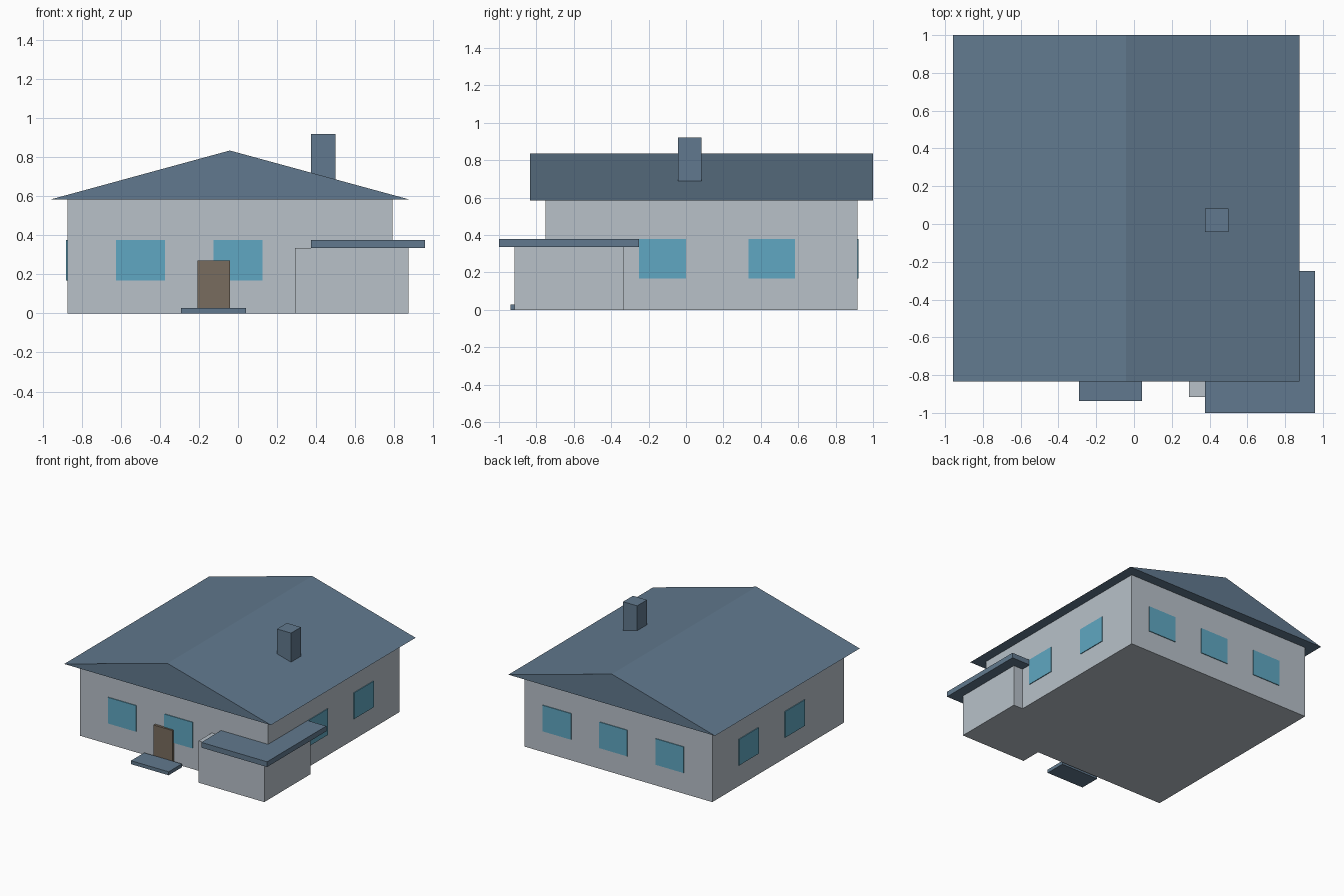
import bpy
import bmesh

if "Cube" in bpy.data.objects:
    bpy.data.objects.remove(bpy.data.objects["Cube"])


def material(name, rgb):
    """Flat colour from 0-255 sRGB, stored as linear."""
    lin = [((c / 255 + 0.055) / 1.055) ** 2.4 for c in rgb]
    m = bpy.data.materials.new(name)
    m.diffuse_color = (*lin, 1)
    m.use_nodes = True
    m.node_tree.nodes["Principled BSDF"].inputs["Base Color"].default_value = m.diffuse_color
    return m


WALL = material("wall_grey", (184, 193, 201))
SLATE = material("slate_blue", (97, 121, 142))
GLASS = material("window_blue", (96, 167, 194))
WOOD = material("door_brown", (121, 108, 94))


def finish(name, bm, mat):
    bmesh.ops.recalc_face_normals(bm, faces=bm.faces)
    me = bpy.data.meshes.new(name)
    bm.to_mesh(me)
    bm.free()
    me.materials.append(mat)
    ob = bpy.data.objects.new(name, me)
    bpy.context.collection.objects.link(ob)
    return ob


def box(name, mat, x, y, z):
    """Box spanning the given (min, max) ranges."""
    bm = bmesh.new()
    bmesh.ops.create_cube(bm, size=1)
    for v in bm.verts:
        v.co = [r[0] + (c + 0.5) * (r[1] - r[0]) for c, r in zip(v.co, (x, y, z))]
    return finish(name, bm, mat)


def prism(name, mat, profile, y0, y1):
    """Profile in x/z extruded along y."""
    bm = bmesh.new()
    face = bm.faces.new([bm.verts.new((x, y0, z)) for x, z in profile])
    ext = bmesh.ops.extrude_face_region(bm, geom=[face])
    verts = [g for g in ext["geom"] if isinstance(g, bmesh.types.BMVert)]
    bmesh.ops.translate(bm, verts=verts, vec=(0, y1 - y0, 0))
    return finish(name, bm, mat)


# Main house and gable roof
X0, X1, Y0, Y1 = -0.875, 0.792, -0.75, 0.917
box("main_walls", WALL, (X0, X1), (Y0, Y1), (0, 0.585))
prism("main_roof", SLATE, [(-0.958, 0.585), (0.875, 0.585), (-0.042, 0.835)], -0.833, 1.0)
box("chimney", SLATE, (0.375, 0.5), (-0.042, 0.083), (0.6, 0.92))

# Corner garage with flat offset roof
box("garage_walls", WALL, (0.292, 0.875), (-0.917, -0.333), (0, 0.335))
box("garage_roof", SLATE, (0.375, 0.958), (-1.0, -0.25), (0.335, 0.377))

# Door and step
box("front_door", WOOD, (-0.208, -0.042), (-0.77, -0.75), (0.02, 0.272))
box("front_step", SLATE, (-0.292, 0.042), (-0.938, -0.771), (0, 0.028))

# Windows: thin plates on all four walls
W, T, Z = 0.25, 0.006, (0.168, 0.377)
for i, x in enumerate((-0.625, -0.125, 0.375)):
    if i < 2:
        box(f"front_window_{i + 1}", GLASS, (x, x + W), (Y0 - T, Y0), Z)
    box(f"back_window_{i + 1}", GLASS, (x, x + W), (Y1, Y1 + T), Z)
for i, y in enumerate((-0.25, 0.333)):
    box(f"left_window_{i + 1}", GLASS, (X0 - T, X0), (y, y + W), Z)
    box(f"right_window_{i + 1}", GLASS, (X1, X1 + T), (y, y + W), Z)
